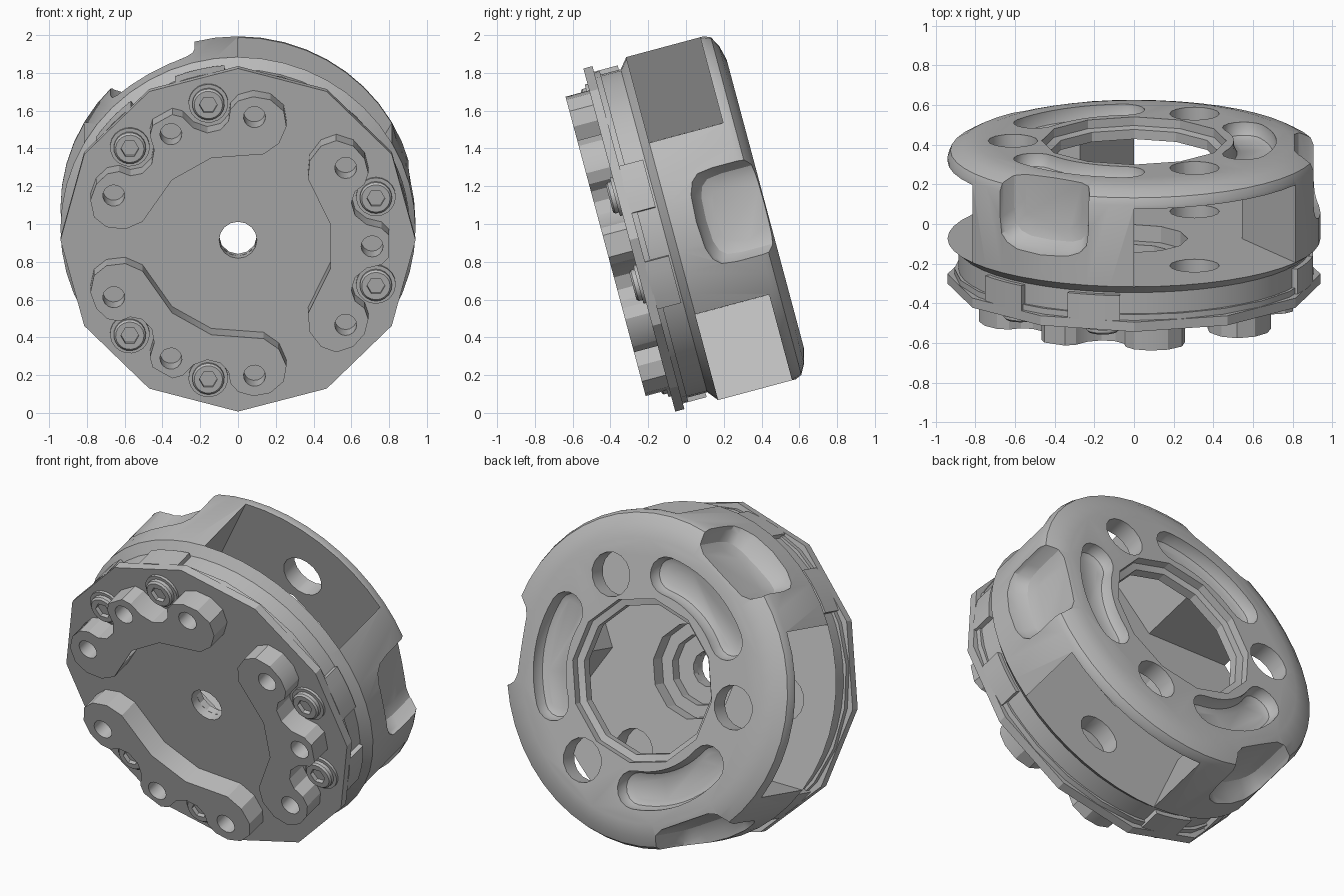
import bpy, bmesh, math
from mathutils import Matrix, Vector

if "Cube" in bpy.data.objects:
    bpy.data.objects.remove(bpy.data.objects["Cube"], do_unlink=True)

grey = bpy.data.materials.new("machined_grey")
grey.use_nodes = True
GREY = (0.5, 0.5, 0.5, 1)
grey.diffuse_color = GREY
grey.node_tree.nodes["Principled BSDF"].inputs["Base Color"].default_value = GREY

# The axis runs along local z; depth is measured backwards from the front plate
PLACE = Matrix.Translation((0, -0.30, 0.915)) @ Matrix.Rotation(math.radians(105), 4, 'X')
THIRDS = (0, 120, 240)


def polar(r, deg):
    a = math.radians(deg)
    return (r * math.cos(a), r * math.sin(a))


def circle(r, n=24, cx=0, cy=0):
    return [(cx + p[0], cy + p[1]) for p in (polar(r, 360 * i / n) for i in range(n))]


def loft(name, rings, turn=0):
    """Solid skinned through rings of 3D points and capped at both ends."""
    bm = bmesh.new()
    rows = [[bm.verts.new(p) for p in ring] for ring in rings]
    n = len(rows[0])
    for a, b in zip(rows, rows[1:]):
        for i in range(n):
            bm.faces.new((a[i], a[(i + 1) % n], b[(i + 1) % n], b[i]))
    bm.faces.new(rows[0])
    bm.faces.new(rows[-1])
    bmesh.ops.recalc_face_normals(bm, faces=bm.faces)
    bm.transform(Matrix.Rotation(math.radians(turn), 4, 'Z'))
    mesh = bpy.data.meshes.new(name)
    bm.to_mesh(mesh)
    bm.free()
    mesh.materials.append(grey)
    obj = bpy.data.objects.new(name, mesh)
    bpy.context.scene.collection.objects.link(obj)
    return obj


def layer(pts, depth):
    return [(x, y, -depth) for x, y in pts]


def prism(name, pts, d0, d1, turn=0):
    return loft(name, [layer(pts, d0), layer(pts, d1)], turn)


def lathe(name, profile, n=24):
    return loft(name, [layer(circle(r, n), d) for r, d in profile])


def cut(target, cutters):
    for c in cutters:
        m = target.modifiers.new("cut", 'BOOLEAN')
        m.operation, m.solver, m.object = 'DIFFERENCE', 'EXACT', c
    bpy.context.view_layer.update()
    graph = bpy.context.evaluated_depsgraph_get()
    mesh = bpy.data.meshes.new_from_object(target.evaluated_get(graph))
    target.modifiers.clear()
    target.data = mesh
    for c in cutters:
        bpy.data.objects.remove(c, do_unlink=True)


def finish(obj):
    obj.matrix_world = PLACE
    bpy.ops.object.select_all(action='DESELECT')
    obj.select_set(True)
    bpy.context.view_layer.objects.active = obj
    bpy.ops.object.shade_smooth_by_angle(angle=math.radians(28))


def kidney(r, w, span):
    """Curved slot outline centred on angle zero."""
    pts = [polar(r + w, -span + 2 * span * i / 10) for i in range(11)]
    for side in (1, -1):
        cx, cy = polar(r, span * side)
        start = span if side == 1 else 180 - span
        for i in range(1, 8):
            dx, dy = polar(w, start + 180 * i / 8)
            pts.append((cx + dx, cy + dy))
        if side == 1:
            pts += [polar(r - w, span - 2 * span * i / 10) for i in range(11)]
    return pts


# Housing: solid turned drum
housing = lathe("housing", [(0.885, 0.05), (0.885, 0.19), (0.94, 0.235), (0.94, 0.66),
                            (0.925, 0.695), (0.87, 0.725), (0.79, 0.745)], 48)
cutters = []

# Three side windows joined in the middle, leaving wedge columns
star = []
for a in (60, 180, 300):
    c, s = polar(1, a)
    star.append(polar(0.543, a - 60))
    star += [(1.2 * c - h * s, 1.2 * s + h * c) for h in (-0.47, 0.47)]
cutters.append(prism("window_cutter", star, 0.235, 0.64))

# Rear opening and stepped front bore
cutters.append(lathe("rear_cutter", [(0.425, 0.6), (0.425, 0.69), (0.465, 0.70), (0.465, 0.8)], 12))
cutters.append(lathe("bore_cutter", [(0.1, 0), (0.1, 0.09), (0.2, 0.09), (0.2, 0.15),
                                     (0.27, 0.15), (0.27, 0.3)], 12))

for a in THIRDS:
    # Round hole through the rear wall and blind into the front disc
    x, y = polar(0.61, a + 60)
    cutters.append(prism("hole_cutter", circle(0.125, 16, x, y), 0.13, 0.8))
    # Kidney pocket with rounded floor
    cutters.append(loft("pocket_cutter", [layer(kidney(0.61, w, 25), d) for w, d in
                        ((0.06, 0.665), (0.09, 0.68), (0.105, 0.71), (0.11, 0.8))], a))
    # Thumb scallop on the column, open to the rear
    rings = []
    for r, grow in ((0.81, 0.0), (0.83, 0.05), (0.88, 0.085), (1.0, 0.12)):
        w, front = 0.165 + grow, 0.47 - grow
        ring = [(r, w, -0.9)]
        for i in range(9):
            dx, dy = polar(1, 180 * i / 8)
            ring.append((r, math.copysign(abs(dx) ** 0.6, dx) * w, -(front + 0.14 * (1 - dy ** 0.6 if dy > 1e-6 else 1))))
        ring.append((r, -w, -0.9))
        rings.append(ring)
    cutters.append(loft("scallop_cutter", rings, a))
cut(housing, cutters)
finish(housing)

# Front plate: twelve sided disc with centre hole
plate = prism("front_plate", circle(0.94, 12), 0, 0.05)
cut(plate, [prism("centre_cutter", circle(0.1, 16), -0.1, 0.2)])
finish(plate)

# Mounting pad outline: one half, mirrored
half = [(0.49, 0.12), (0.37, 0.37), (0.38, 0.47), (0.44, 0.55), (0.52, 0.58), (0.61, 0.55),
        (0.67, 0.48), (0.69, 0.40), (0.67, 0.34), (0.62, 0.30), (0.60, 0.24), (0.62, 0.17),
        (0.68, 0.12), (0.76, 0.10), (0.80, 0.06)]
outline = half + [(x, -y) for x, y in reversed(half)]

for k, a in enumerate(THIRDS, 1):
    pad = prism(f"mounting_pad_{k}", outline, -0.13, 0.002, a)
    cut(pad, [prism("pin_cutter", circle(0.058, 16, x, y), -0.2, -0.01, a)
              for x, y in ((0.57, 0.43), (0.71, 0), (0.57, -0.43))])
    finish(pad)
    for j, side in enumerate((1, -1), 1):
        # Socket bolt sitting on a washer
        finish(prism(f"washer_{k}_{j}", circle(0.105, 20, 0.73, 0.24 * side), -0.015, 0.002, a))
        bolt = loft(f"bolt_{k}_{j}", [layer(circle(r, 20, 0.73, 0.24 * side), d) for r, d in
                                      ((0.075, -0.045), (0.085, -0.035), (0.085, 0))], a)
        cut(bolt, [prism("hex_cutter", circle(0.048, 6, 0.73, 0.24 * side), -0.1, -0.02, a)])
        finish(bolt)
        # Locking tab bridging the seam behind the plate
        arc = [-8.5 + 17 * i / 4 for i in range(5)]
        tab = [polar(0.912, t) for t in arc] + [polar(0.86, t) for t in reversed(arc)]
        finish(prism(f"locking_tab_{k}_{j}", tab, 0.045, 0.18, a + 17 * side))

# Thin collar at the seam
collar = prism("seam_collar", circle(0.905, 24), 0.045, 0.08)
cut(collar, [prism("collar_cutter", circle(0.85, 24), 0, 0.2)])
finish(collar)
